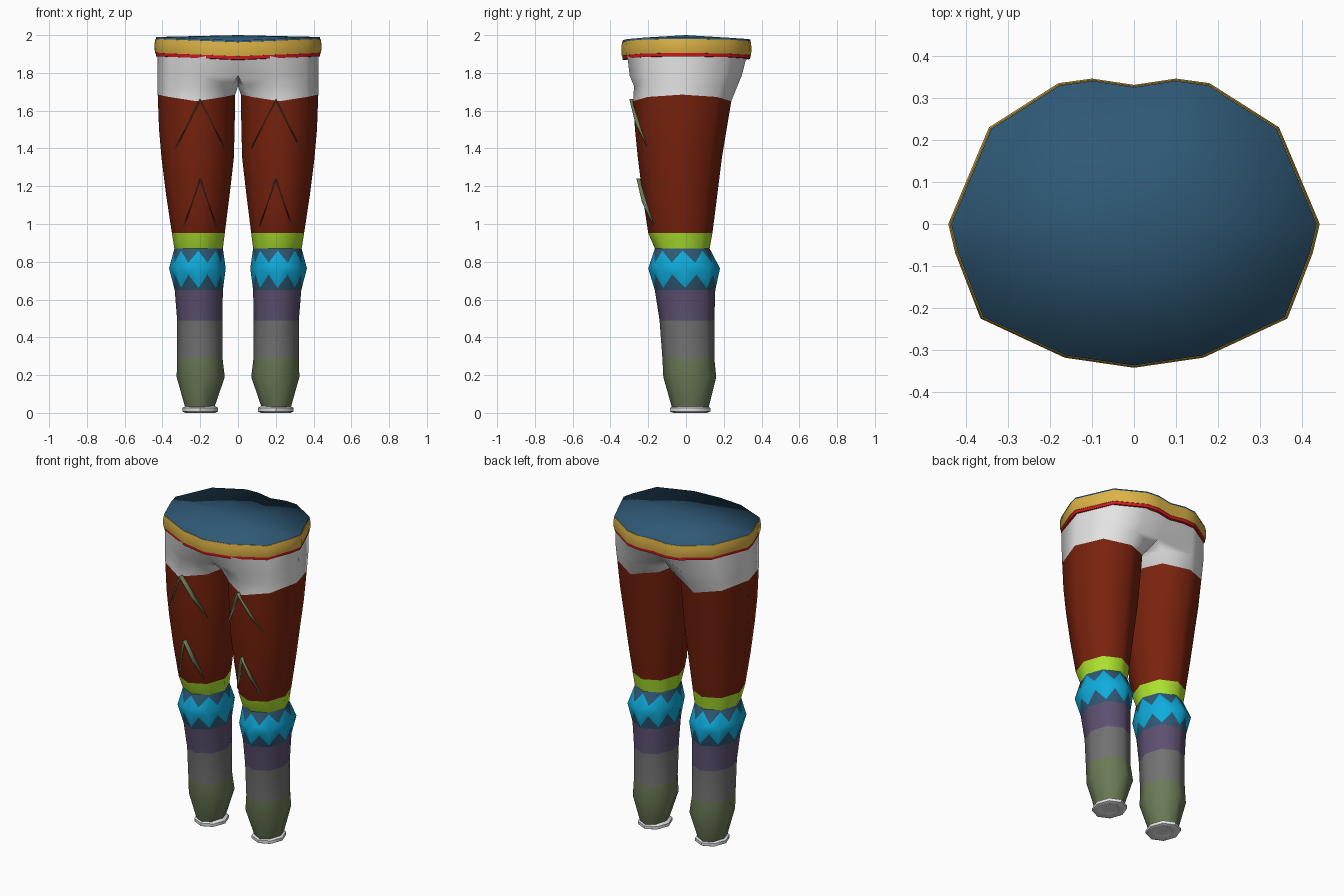
import bpy
import math

if "Cube" in bpy.data.objects:
    bpy.data.objects.remove(bpy.data.objects["Cube"])


def material(name, r, g, b):
    def lin(c):
        c /= 255
        return c / 12.92 if c <= 0.04045 else ((c + 0.055) / 1.055) ** 2.4
    m = bpy.data.materials.new(name)
    m.diffuse_color = (lin(r), lin(g), lin(b), 1)
    m.use_nodes = True
    m.node_tree.nodes["Principled BSDF"].inputs["Base Color"].default_value = m.diffuse_color
    return m


WHITE = material("white", 228, 228, 228)
MAROON = material("maroon", 121, 34, 13)
LIME = material("lime", 172, 226, 46)
SKY = material("sky blue", 14, 172, 220)
NAVY = material("slate blue", 47, 89, 118)
PURPLE = material("purple", 92, 80, 112)
GREY = material("grey", 114, 114, 114)
OLIVE = material("olive", 107, 122, 86)
GOLD = material("gold", 220, 178, 70)
RED = material("red", 212, 26, 32)


def make(name, verts, faces, mats, slots, angle=45, mirror=True):
    """Mesh object from points, faces and a material slot per face."""
    me = bpy.data.meshes.new(name)
    me.from_pydata(verts, [], faces)
    for m in mats:
        me.materials.append(m)
    for p, s in zip(me.polygons, slots):
        p.material_index = s
    ob = bpy.data.objects.new(name, me)
    bpy.context.collection.objects.link(ob)
    bpy.ops.object.select_all(action='DESELECT')
    ob.select_set(True)
    bpy.context.view_layer.objects.active = ob
    bpy.ops.object.shade_smooth_by_angle(angle=math.radians(angle))
    if mirror:
        ob.modifiers.new("Mirror", 'MIRROR')
    return ob


def oval(z, x0, x1, y0, y1, n=8):
    """Eight-sided ring around one leg, starting at the front, outer side first."""
    cx, rx = (x0 + x1) / 2, (x1 - x0) / 2
    cy, ry = (y0 + y1) / 2, (y1 - y0) / 2
    return [(cx + rx * math.sin(k * math.tau / n),
             cy - ry * math.cos(k * math.tau / n), z) for k in range(n)]


def loft(name, rings, mats, bands, **kw):
    """Skin rings from bottom to top; bands gives the slot of each band."""
    n = len(rings[0])
    verts = [p for r in rings for p in r]
    faces, slots = [], []
    for j, s in enumerate(bands):
        for k in range(n):
            f = [j * n + k, j * n + (k + 1) % n,
                 (j + 1) * n + (k + 1) % n, (j + 1) * n + k]
            if all(abs(verts[i][0]) < 1e-5 for i in f):
                continue  # no wall on the centre plane
            faces.append(f)
            slots.append(s)
    return make(name, verts, faces, mats, slots, **kw)


def lerp(p, q, t):
    return tuple(a + (b - a) * t for a, b in zip(p, q))


# Lower leg: olive, grey and purple bands
loft("lower_leg", [
    oval(0.03, 0.125, 0.28, -0.075, 0.12),
    oval(0.19, 0.07, 0.325, -0.12, 0.16),
    oval(0.29, 0.082, 0.322, -0.125, 0.15),
    oval(0.49, 0.083, 0.322, -0.14, 0.15),
    oval(0.65, 0.08, 0.335, -0.165, 0.155),
], [OLIVE, GREY, PURPLE], [0, 0, 1, 2], angle=60)

# Ankle cuff with a shallow hollow underside
cuff = [oval(z, 0.2 - r, 0.2 + r, 0.022 - r * 1.13, 0.022 + r * 1.13)
        for z, r in ((0.012, 0.045), (0.0, 0.08), (0.008, 0.095),
                     (0.026, 0.095), (0.038, 0.075))]
loft("ankle_cuff", cuff, [WHITE], [0] * 4, angle=50)
make("cuff_sole", cuff[0], [tuple(reversed(range(8)))], [WHITE], [0])

# Knee pad: light diamonds between dark teeth at the top and bottom
top = oval(0.87, 0.08, 0.337, -0.165, 0.125)
mid = oval(0.765, 0.065, 0.365, -0.2, 0.18)
low = oval(0.65, 0.08, 0.335, -0.165, 0.155)
verts, faces, slots = top + mid + low, [], []
for edge, base in ((top, 0), (low, 16)):
    peak0 = len(verts)
    verts += [lerp(edge[k], mid[k], 0.1) for k in range(8)]
    for k in range(8):
        n = (k + 1) % 8
        tip = len(verts)
        verts.append(lerp(lerp(edge[k], edge[n], 0.5),
                          lerp(mid[k], mid[n], 0.5), 0.72))
        a, b, c, d = base + k, base + n, 8 + n, 8 + k
        p, q = peak0 + k, peak0 + n
        for f, s in (((a, p, tip, q, b), 1), ((p, d, tip), 0),
                     ((d, c, tip), 0), ((c, q, tip), 0)):
            faces.append(f if base == 0 else f[::-1])
            slots.append(s)
make("knee_pad", verts, faces, [SKY, NAVY], slots, angle=60)

# Lime garter and thigh; the upper hem dips at front and back
hem = [(x, y, 1.685 - 0.035 * abs((y + 0.02) / 0.26) ** 3)
       for x, y, z in oval(1.67, 0.015, 0.425, -0.28, 0.24)]
loft("thigh", [
    oval(0.87, 0.08, 0.337, -0.165, 0.125),
    oval(0.952, 0.07, 0.35, -0.2, 0.14),
    oval(1.15, 0.045, 0.38, -0.23, 0.165),
    oval(1.35, 0.022, 0.405, -0.255, 0.19),
    oval(1.5, 0.018, 0.418, -0.27, 0.215),
    hem,
], [LIME, MAROON], [0, 1, 1, 1, 1], angle=60)

# Hips: each leg opens out into half of the waist
half_rings = [
    (1.73, [(.21, -.275), (.362, -.21), (.425, -.015), (.36, .18),
            (.2, .272), (.035, .2), (0, -.01), (.03, -.205)]),
    (1.785, [(.2, -.298), (.36, -.215), (.426, -.01), (.355, .195),
             (.185, .295), (0, .215), (0, 0), (0, -.25)]),
    (1.90, [(.165, -.312), (.36, -.215), (.425, 0), (.336, .22),
            (.17, .325), (0, .315), (0, 0), (0, -.33)]),
]
loft("hips", [hem] + [[(x, y, z) for x, y in pts] for z, pts in half_rings],
     [WHITE], [0] * 3, angle=60)

# Waist outline shared by trim, belt and top
half = [(0, -.342), (.165, -.318), (.365, -.225), (.425, -.07), (.442, 0),
        (.345, .23), (.18, .335), (.1, .346), (0, .331)]
outline = half + [(-x, y) for x, y in half[-2:0:-1]]


def waist(scale, z):
    return [(x * scale, y * scale, z - 0.018 * (1 - abs(x) / 0.442))
            for x, y in outline]


loft("waist_trim", [waist(0.94, 1.886), waist(0.982, 1.888),
                    waist(0.988, 1.91)], [RED], [0, 0], mirror=False)
loft("belt", [waist(0.95, 1.904), waist(0.993, 1.906), waist(1.0, 1.925),
              waist(1.0, 1.955), waist(0.99, 1.98), waist(0.95, 1.982)],
     [GOLD], [0] * 5, mirror=False)

# Slightly domed waist top with a turned-down rim
rim = waist(0.984, 1.97) + waist(0.984, 1.99)
n = len(outline)
faces = [(k, (k + 1) % n, n + (k + 1) % n, n + k) for k in range(n)]
faces += [(n + k, n + (k + 1) % n, 2 * n) for k in range(n)]
make("waist_top", rim + [(0, 0, 2.0)], faces, [NAVY], [0] * len(faces),
     angle=110, mirror=False)

# Chevron blades on the front of each thigh
for label, z0, z1, y0, y1, dx in (("upper", 1.66, 1.40, -.30, -.202, .13),
                                  ("lower", 1.24, 0.99, -.262, -.172, .085)):
    for side, sx in (("outer", 1), ("inner", -1)):
        xm, ym, zm = 0.2 + sx * dx / 2, (y0 + y1) / 2, (z0 + z1) / 2
        pts = [(0.2, y0, z0), (xm, ym - 0.016, zm), (0.2 + sx * dx, y1, z1),
               (xm, ym + 0.02, zm), (0.2, y0 + 0.04, z0)]
        ob = make(f"{label}_{side}_chevron", pts, [(0, 1, 2, 3, 4)],
                  [OLIVE], [0])
        solid = ob.modifiers.new("Thickness", 'SOLIDIFY')
        solid.thickness = 0.005
        solid.offset = 0
